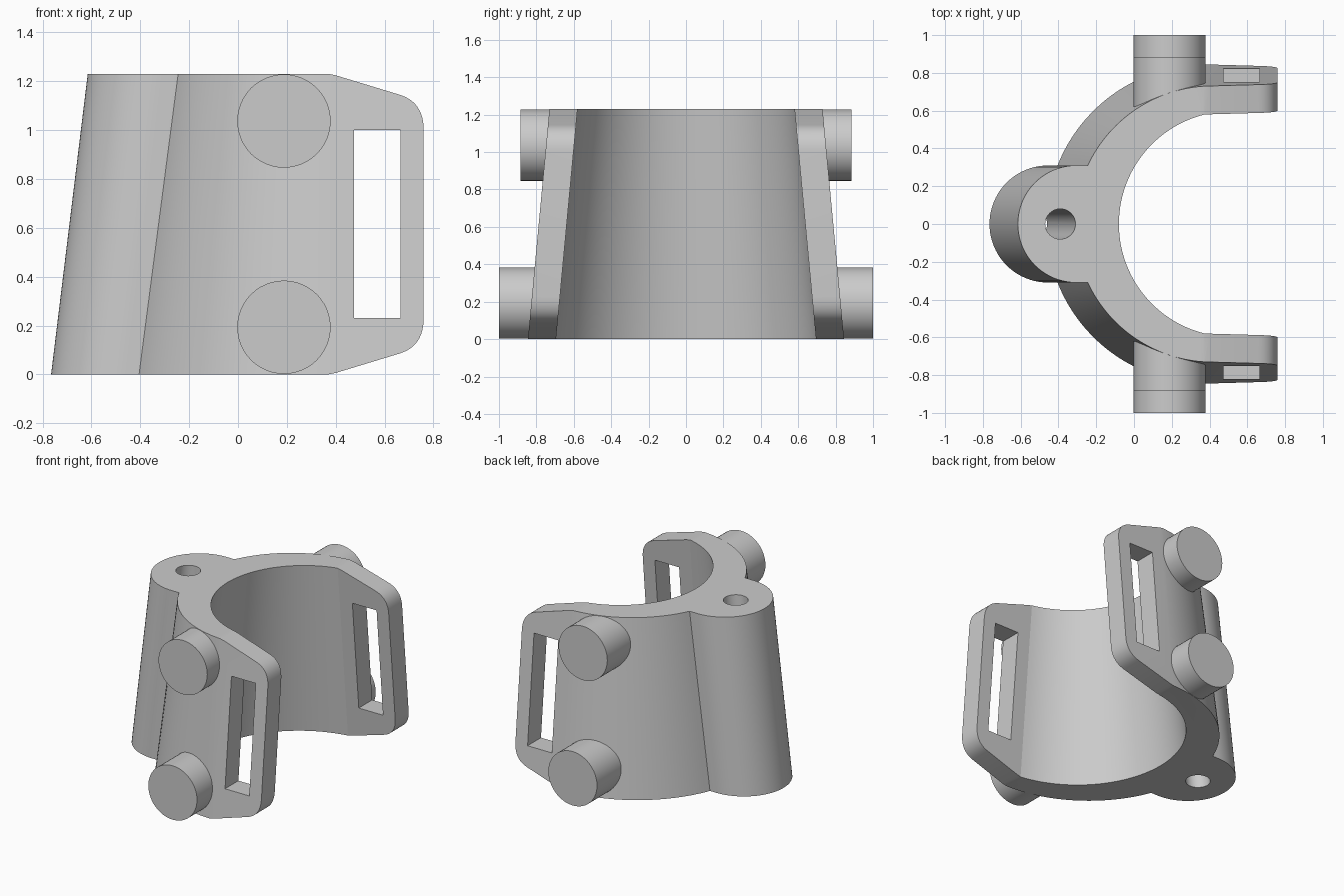
import bpy, bmesh, math
from mathutils import Vector

if "Cube" in bpy.data.objects:
    bpy.data.objects.remove(bpy.data.objects["Cube"], do_unlink=True)

H = 1.23          # overall height
SEAM_X = 0.375    # where the curved wall meets the straight arms

grey = bpy.data.materials.new("light_grey")
grey.diffuse_color = (0.6, 0.6, 0.6, 1)
grey.use_nodes = True
grey.node_tree.nodes["Principled BSDF"].inputs["Base Color"].default_value = (0.6, 0.6, 0.6, 1)


def arc(cx, r, start, end, n):
    """Points on a circle centred on the x axis."""
    steps = [start + (end - start) * i / n for i in range(n + 1)]
    return [(cx + r * math.cos(a), r * math.sin(a)) for a in steps]


def loft(name, lower, upper):
    """Solid between two matching closed loops of 3D points."""
    bm = bmesh.new()
    a = [bm.verts.new(p) for p in lower]
    b = [bm.verts.new(p) for p in upper]
    bm.faces.new(a)
    bm.faces.new(b)
    for i in range(len(a)):
        j = (i + 1) % len(a)
        bm.faces.new((a[i], a[j], b[j], b[i]))
    bmesh.ops.recalc_face_normals(bm, faces=bm.faces)
    mesh = bpy.data.meshes.new(name)
    bm.to_mesh(mesh)
    bm.free()
    mesh.materials.append(grey)
    obj = bpy.data.objects.new(name, mesh)
    bpy.context.collection.objects.link(obj)
    return obj


def circle_through(back_x, back_y, side_y):
    """Centre and radius of an x-axis circle through a back point and the arm seam."""
    cx = (SEAM_X**2 + side_y**2 - back_x**2 - back_y**2) / (2 * (SEAM_X - back_x))
    return cx, math.hypot(SEAM_X - cx, side_y)


def cuff_outline(z, inner_x, inner_y, outer_y, corner_x, lobe_x, lobe_r=0.31):
    """Plan of the cuff at one height: inner arc, arms, outer arc, hinge lobe."""
    ci, ri = circle_through(inner_x, 0, inner_y)
    co, ro = circle_through(corner_x, lobe_r, outer_y)
    ai = math.atan2(inner_y, SEAM_X - ci)
    ao = math.atan2(outer_y, SEAM_X - co)
    ac = math.atan2(lobe_r, corner_x - co)
    outer = arc(co, ro, ao, ac, 24)
    lobe = arc(lobe_x, lobe_r, math.pi / 2, 3 * math.pi / 2, 40)
    pts = arc(ci, ri, 2 * math.pi - ai, ai, 56)
    pts += [(0.9, inner_y), (0.9, outer_y)] + outer + lobe
    pts += [(x, -y) for x, y in reversed(outer)] + [(0.9, -outer_y), (0.9, -inner_y)]
    return [Vector((x, y, z)) for x, y in pts]


def prism_y(name, profile, y0, y1):
    """Extrude an x-z profile along y."""
    return loft(name, [(x, y0, z) for x, z in profile], [(x, y1, z) for x, z in profile])


def cut(target, cutter, operation):
    cutter.hide_render = True
    mod = target.modifiers.new(cutter.name, "BOOLEAN")
    mod.object = cutter
    mod.operation = operation
    mod.solver = "EXACT"
    bpy.context.view_layer.objects.active = target
    bpy.ops.object.modifier_apply(modifier=mod.name)
    bpy.data.objects.remove(cutter, do_unlink=True)


def smooth(obj):
    for poly in obj.data.polygons:
        poly.use_smooth = True
    obj.data.set_sharp_from_angle(angle=math.radians(12))


# Flared cuff with hinge lobe
cuff = loft("cuff",
            cuff_outline(0, -0.225, 0.695, 0.845, -0.405, -0.455),
            cuff_outline(H, -0.08, 0.58, 0.73, -0.245, -0.305))

# Trim the arm ends to a tapered, rounded side profile
corner = []
p0, p1, p2 = Vector((0.66, 1.145)), Vector((0.76, 1.115)), Vector((0.76, 1.0))
for i in range(13):
    t = i / 12
    corner.append(p0 * (1 - t)**2 + p1 * 2 * t * (1 - t) + p2 * t * t)
upper = [(-1, H + 0.1), (0.36, H + 0.1), (0.36, H + 0.002), (0.40, H - 0.006)] + [tuple(p) for p in corner]
lower = [(x, H - z) for x, z in reversed(upper)]
cut(cuff, prism_y("arm_trim", upper + lower, -1.2, 1.2), "INTERSECT")

# Strap slots through both arms
slot = [(0.475, 0.23), (0.665, 0.23), (0.665, 1.0), (0.475, 1.0)]
cut(cuff, prism_y("slot_cutter", slot, -1.2, 1.2), "DIFFERENCE")

# Slanted pin hole along the lobe
slope = 0.15 / H
rings = [[(x - 0.39 - slope * (H - z), y, z) for x, y in arc(0, 0.08, 0, 2 * math.pi, 40)[:-1]]
         for z in (-0.1, H + 0.1)]
cut(cuff, loft("pin_hole_cutter", *rings), "DIFFERENCE")
smooth(cuff)

# Round pegs on the outside of each arm
for side, sign in (("front", -1), ("back", 1)):
    for level, z, y0, y1 in (("lower", 0.193, 0.70, 1.0), ("upper", H - 0.193, 0.61, 0.885)):
        ring = [(0.188 + x, z + dz) for x, dz in arc(0, 0.191, 0, 2 * math.pi, 48)[:-1]]
        smooth(prism_y(f"{side}_{level}_peg", ring, sign * y0, sign * y1))
